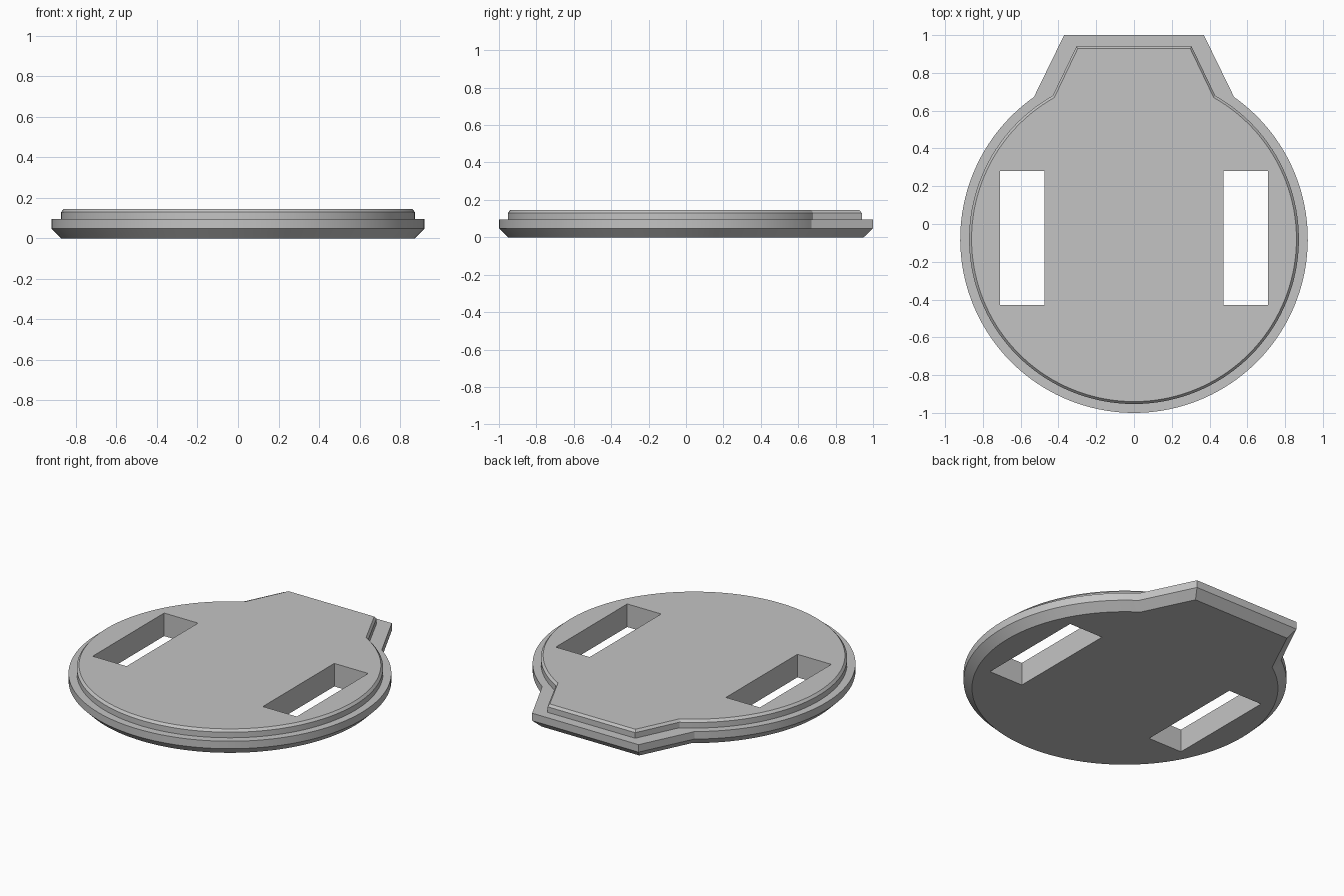
import bpy, bmesh, math
from mathutils import Matrix

cube = bpy.data.objects.get("Cube")
if cube:
    bpy.data.objects.remove(cube, do_unlink=True)

CENTRE_Y = -0.08
SEGMENTS = 120

grey = bpy.data.materials.new("plain grey")
grey.use_nodes = True
colour = (0.55, 0.55, 0.55, 1)
grey.diffuse_color = colour
grey.node_tree.nodes["Principled BSDF"].inputs["Base Color"].default_value = colour


def outline(radius, neck_x, tab_x, tab_y):
    """Round disc with a tapered tab at the back, counter-clockwise."""
    neck = math.acos(neck_x / radius)
    sweep = 2 * math.pi - (math.pi - 2 * neck)
    points = []
    for i in range(SEGMENTS + 1):
        a = math.pi - neck + sweep * i / SEGMENTS
        points.append((radius * math.cos(a), CENTRE_Y + radius * math.sin(a)))
    return points + [(tab_x, tab_y), (-tab_x, tab_y)]


def new_object(name, bm):
    bmesh.ops.recalc_face_normals(bm, faces=bm.faces)
    mesh = bpy.data.meshes.new(name)
    bm.to_mesh(mesh)
    bm.free()
    mesh.materials.append(grey)
    obj = bpy.data.objects.new(name, mesh)
    bpy.context.collection.objects.link(obj)
    return obj


# Stepped plate: chamfered base, rim, ledge, raised lid with a small bevel
rim = outline(0.92, 0.53, 0.37, 1.0)
lid = outline(0.873, 0.43, 0.305, 0.94)
layers = [
    (outline(0.872, 0.49, 0.34, 0.95), 0.0),
    (rim, 0.048),
    (rim, 0.095),
    (lid, 0.095),
    (lid, 0.13),
    (outline(0.86, 0.422, 0.298, 0.928), 0.145),
]
bm = bmesh.new()
rings = [[bm.verts.new((x, y, z)) for x, y in pts] for pts, z in layers]
for low, high in zip(rings, rings[1:]):
    n = len(low)
    for i in range(n):
        j = (i + 1) % n
        bm.faces.new((low[i], low[j], high[j], high[i]))
bm.faces.new(rings[0][::-1])
bm.faces.new(rings[-1])
plate = new_object("slotted_plate", bm)

# Two rectangular slots cut right through
bm = bmesh.new()
for side in (-1, 1):
    place = Matrix.Translation((side * 0.592, -0.075, 0.07))
    size = Matrix.Diagonal((0.236, 0.71, 0.6, 1))
    bmesh.ops.create_cube(bm, size=1, matrix=place @ size)
cutter = new_object("slot_cutter", bm)
cutter.hide_render = True

cut = plate.modifiers.new("slots", "BOOLEAN")
cut.operation = "DIFFERENCE"
cut.solver = "EXACT"
cut.object = cutter

bpy.ops.object.select_all(action="DESELECT")
plate.select_set(True)
bpy.context.view_layer.objects.active = plate
bpy.ops.object.modifier_apply(modifier=cut.name)
bpy.data.objects.remove(cutter, do_unlink=True)

# Smooth round walls, crisp steps
bpy.ops.object.shade_smooth_by_angle(angle=math.radians(20))
